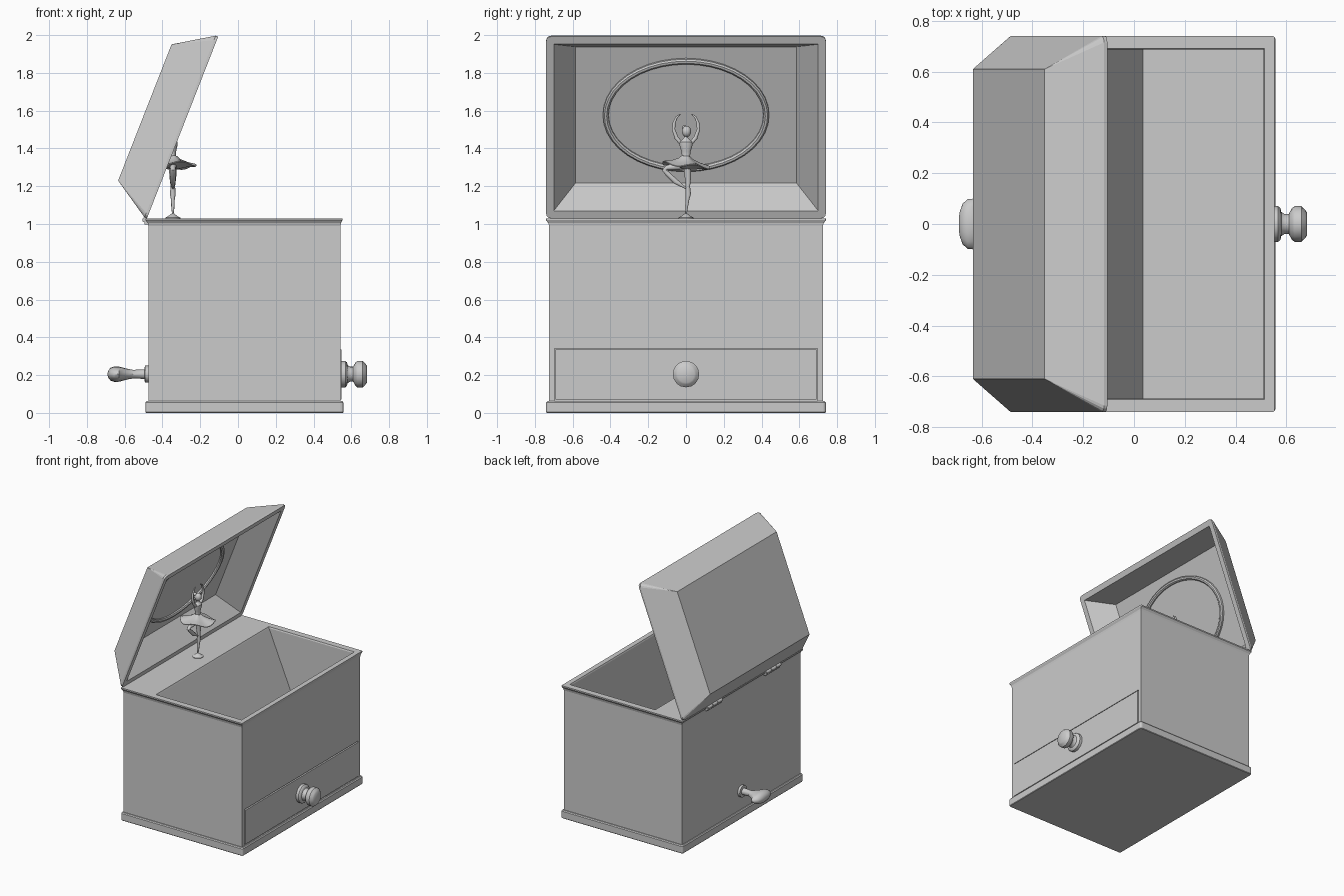
import bpy, bmesh, math
from mathutils import Vector, Matrix

if "Cube" in bpy.data.objects:
    bpy.data.objects.remove(bpy.data.objects["Cube"])


def finish(name, bm, smooth, mat):
    bmesh.ops.remove_doubles(bm, verts=bm.verts, dist=1e-5)
    bmesh.ops.recalc_face_normals(bm, faces=bm.faces)
    bm.transform(mat)
    me = bpy.data.meshes.new(name)
    bm.to_mesh(me)
    bm.free()
    ob = bpy.data.objects.new(name, me)
    bpy.context.collection.objects.link(ob)
    if smooth:
        bpy.ops.object.select_all(action='DESELECT')
        ob.select_set(True)
        bpy.context.view_layer.objects.active = ob
        bpy.ops.object.shade_smooth_by_angle(angle=math.radians(40))
    return ob


def skin(name, loops, smooth=False, mat=Matrix()):
    """Bridge a stack of equal vertex loops and cap both ends."""
    bm = bmesh.new()
    rings = [[bm.verts.new(p) for p in loop] for loop in loops]
    for a, b in zip(rings, rings[1:]):
        for i in range(len(a)):
            j = (i + 1) % len(a)
            bm.faces.new((a[i], a[j], b[j], b[i]))
    bm.faces.new(rings[0])
    bm.faces.new(rings[-1])
    return finish(name, bm, smooth, mat)


def rect(x0, x1, y, z, r=0.0):
    """Rectangle loop, symmetric in y, with rounded corners."""
    pts = []
    for k, (cx, cy) in enumerate([(x1 - r, y - r), (x0 + r, y - r), (x0 + r, r - y), (x1 - r, r - y)]):
        for s in range(4):
            a = math.pi / 2 * (k + s / 3)
            pts.append(Vector((cx + r * math.cos(a), cy + r * math.sin(a), z)))
    return pts


def loft(name, rows, mat=Matrix()):
    return skin(name, [rect(*r) for r in rows], False, mat)


def tube(name, pts, radii, sides=16, axis=None, mat=Matrix()):
    """Round section swept along points; a radius may be an (a, b) pair."""
    pts = [Vector(p) for p in pts]
    loops = []
    for i, p in enumerate(pts):
        t = Vector(axis) if axis else pts[min(i + 1, len(pts) - 1)] - pts[max(i - 1, 0)]
        t.normalize()
        ref = Vector((0, 1, 0)) if abs(t.x) > 0.9 else Vector((1, 0, 0))
        a = (ref - t * ref.dot(t)).normalized()
        b = t.cross(a)
        ra, rb = radii[i] if isinstance(radii[i], tuple) else (radii[i],) * 2
        loops.append([p + a * ra * math.cos(w) + b * rb * math.sin(w)
                      for w in (2 * math.pi * k / sides for k in range(sides))])
    return skin(name, loops, True, mat)


def ball(name, loc, scale):
    bm = bmesh.new()
    bmesh.ops.create_uvsphere(bm, u_segments=16, v_segments=10, radius=1)
    return finish(name, bm, True, Matrix.Translation(loc) @ Matrix.Diagonal((*scale, 1)))


# Box body: flared lip, flat stage at the back, compartment with a sloping wall
body = loft("box_body", [
    (-.475, .543, .725, .03), (-.475, .543, .725, .99), (-.478, .545, .729, 1.005),
    (-.49, .553, .74, 1.02, .006), (-.49, .553, .74, 1.03, .006),
    (-.22, .515, .692, 1.03), (-.215, .511, .688, 1.02), (.035, .511, .688, .43)])
loft("base_trim", [(-.487, .555, .737, 0, .012), (-.49, .558, .74, .004, .015),
                   (-.49, .558, .74, .055, .015), (-.484, .552, .734, .062, .012)])

# Drawer front set in a shallow recess
cutter = loft("drawer_recess_cutter", [(.52, .6, .697, .064), (.52, .6, .697, .342)])
cutter.hide_render = True
cutter.hide_viewport = True
cut = body.modifiers.new("drawer_recess", 'BOOLEAN')
cut.object = cutter
cut.operation = 'DIFFERENCE'
loft("drawer_front", [(.515, .547, .69, .071), (.515, .547, .69, .335)])

# Drawer knob and wind-up key, both turned along x
AX, KZ = (1, 0, 0), .205
prof = [(.54, .07), (.568, .07), (.577, .062), (.58, .048), (.592, .04), (.61, .04),
        (.622, .062), (.632, .07), (.66, .07), (.675, .055), (.682, .045)]
tube("drawer_knob", [(x, 0, KZ) for x, r in prof], [r for x, r in prof], 16, AX)
key = [(-.47, .045, .045), (-.493, .045, .045), (-.495, .025, .025), (-.555, .023, .023),
       (-.575, .04, .026), (-.60, .075, .032), (-.63, .1, .04), (-.655, .098, .041),
       (-.675, .08, .034), (-.686, .05, .02), (-.69, .02, .008)]
key_mat = Matrix.Identity(4)
tube("winding_key", [(x, 0, KZ) for x, a, b in key], [(a * .72 if a > .06 and x > -.62 else a, b)
     for x, a, b in key], 16, AX, key_mat)

# Lid: hollow chamfered tray, tilted open about the hinge line
U, N = Vector((.365, 0, .931)), Vector((-.931, 0, .365))
lid = Matrix.Identity(4)
for i, c in enumerate((U, Vector((0, 1, 0)), N, Vector((-.482, 0, 1.03)))):
    lid.col[i][:3] = c
loft("lid", [(.13, .905, .585, .18), (.043, .99, .70, 0), (0, 1.033, .74, 0, .025),
             (0, 1.033, .74, .014, .025), (.13, .905, .61, .215)], lid)

# Oval mirror and its frame inside the lid
oval = [(.185, 0), (.165, 0), (.157, .008), (.157, .02), (.165, .029), (.174, .03)]
tube("lid_mirror", [(.52, 0, n) for n, d in oval], [(.32 - d, .44 - d) for n, d in oval],
     40, (0, 0, 1), lid)

# Hinges
for s in (-1, 1):
    for k in (-1, 0, 1):
        y = s * .36 + k * .06
        tube("hinge_knuckle", [(-.494, y - .027, 1.022), (-.494, y + .027, 1.022)], [.013, .013], 12)
    y = s * .36
    tube("hinge_pin", [(-.494, y - .092, 1.022), (-.494, y + .092, 1.022)], [.006, .006], 8)
    shift = Matrix.Translation((0, y, 0))
    loft("hinge_body_leaf", [(-.495, -.47, .087, .998), (-.495, -.47, .087, 1.022)], shift)
    loft("hinge_lid_leaf", [(-.005, .004, .087, .0), (.014, .024, .087, .035)], shift @ lid)

# Dancer: stand, legs, skirt, torso, head and raised arms
DX = -.345
UP = (0, 0, 1)
tube("dancer_stand", [(DX, 0, z) for z in (1.025, 1.034, 1.042, 1.056)], [.04, .04, .024, .006], 16, UP)


def limb(name, yz, radii, dx=0):
    return tube(name, [(DX + dx, y, z) for y, z in yz], radii, 10)


limb("standing_leg", [(0, 1.05), (.002, 1.085), (.008, 1.13), (.012, 1.16), (.01, 1.2), (.01, 1.25), (.006, 1.32)],
     [.004, .008, .01, .015, .012, .018, .022])
limb("raised_leg", [(-.005, 1.31), (-.05, 1.305), (-.1, 1.298), (-.115, 1.285), (-.1, 1.268),
                    (-.055, 1.225), (-.025, 1.205), (.002, 1.188)],
     [.022, .02, .014, .013, .013, .015, .009, .004])

skirt_prof = [(1.36, .022), (1.343, .04), (1.325, .08), (1.313, .125), (1.308, .125),
              (1.305, .08), (1.295, .04), (1.29, .01)]
skirt = tube("dancer_skirt", [(DX, 0, z) for z, r in skirt_prof], [r for z, r in skirt_prof], 32, UP)
for v in skirt.data.vertices:
    r, a = math.hypot(v.co.x - DX, v.co.y), math.atan2(v.co.y, v.co.x - DX)
    v.co.z += r * (.08 * math.sin(4 * a) - .1 * math.sin(a))

torso = [(1.33, .028), (1.36, .022), (1.385, .025), (1.415, .035), (1.435, .036), (1.448, .02),
         (1.456, .011), (1.475, .01)]
tube("dancer_torso", [(DX, 0, z) for z, r in torso], [(r * .7, r) for z, r in torso], 14, UP)
ball("dancer_head", (DX, .003, 1.49), (.026, .024, .03))
ball("dancer_bun", (DX - .02, -.008, 1.51), (.013, .013, .012))
for s in (-1, 1):
    limb("raised_arm", [(s * .03, 1.432), (s * .05, 1.455), (s * .066, 1.5), (s * .063, 1.535),
                        (s * .05, 1.565), (s * .03, 1.582)],
         [.011, .011, .009, .008, .006, .003])
